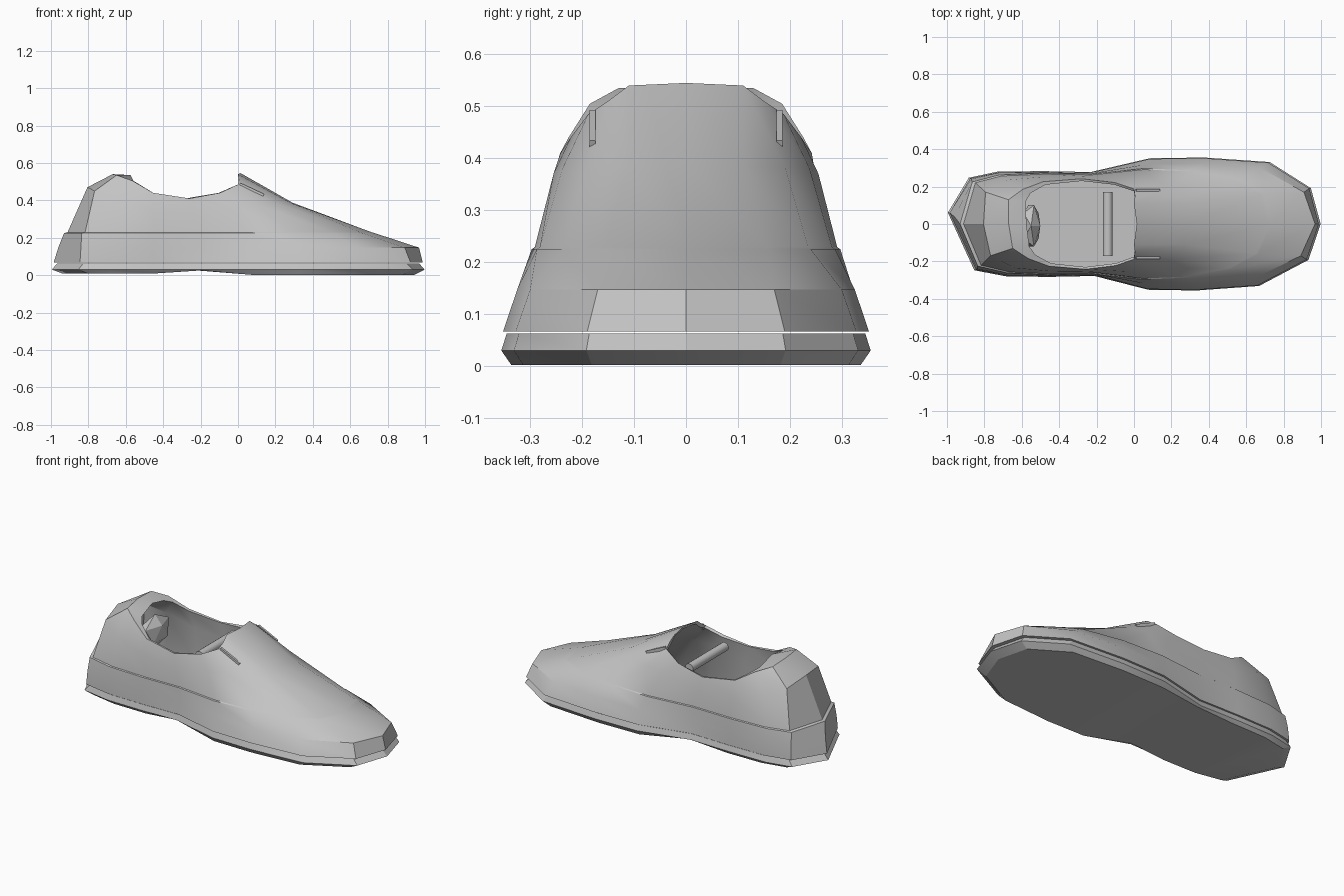
import bpy
import bmesh
from math import radians

default_cube = bpy.data.objects.get("Cube")
if default_cube:
    bpy.data.objects.remove(default_cube, do_unlink=True)

grey = bpy.data.materials.new("plain grey")
grey.use_nodes = True
grey_colour = (0.55, 0.55, 0.55, 1)
grey.diffuse_color = grey_colour
grey.node_tree.nodes["Principled BSDF"].inputs["Base Color"].default_value = grey_colour


def finish(obj, name, smooth_angle=25):
    """Name an object, give it the material and shade it."""
    obj.name = name
    obj.data.name = name
    obj.data.materials.clear()
    obj.data.materials.append(grey)
    bpy.ops.object.select_all(action="DESELECT")
    bpy.context.view_layer.objects.active = obj
    obj.select_set(True)
    bpy.ops.object.shade_smooth_by_angle(angle=radians(smooth_angle))
    return obj


def level(outline, z):
    """Lift a flat half outline to one height."""
    return [(x, y, z) for x, y in outline]


def scaled(row, factor, lift=0.0):
    """Copy a row slightly larger or smaller in plan."""
    return [(x * factor, y * factor, z + lift) for x, y, z in row]


def full_ring(half):
    """Mirror a heel-to-toe half row and skew its middle for one foot."""
    mirrored = [(x, -y, z) for x, y, z in reversed(half[1:-1])]
    return [(x * (1 + 0.16 * y * (1 - x ** 4)), y, z) for x, y, z in half + mirrored]


def loft(name, half_rows):
    """Skin the rows and close both ends with strips across the foot."""
    bm = bmesh.new()
    rings = [[bm.verts.new(p) for p in full_ring(row)] for row in half_rows]
    count = len(rings[0])
    for lower, upper in zip(rings, rings[1:]):
        for i in range(count):
            j = (i + 1) % count
            bm.faces.new((lower[i], lower[j], upper[j], upper[i]))
    for ring in (rings[0], rings[-1]):
        for k in range(count // 2):
            corners = (k, k + 1, count - k - 1, (count - k) % count)
            bm.faces.new([ring[i] for i in dict.fromkeys(corners)])
    bmesh.ops.recalc_face_normals(bm, faces=bm.faces)
    mesh = bpy.data.meshes.new(name)
    bm.to_mesh(mesh)
    bm.free()
    obj = bpy.data.objects.new(name, mesh)
    bpy.context.collection.objects.link(obj)
    return finish(obj, name)


# Half rows run from the heel centre along the left side to the toe centre
base = [(-0.985, 0.06), (-0.86, 0.245), (-0.7, 0.277), (-0.47, 0.28), (-0.22, 0.275),
        (0.08, 0.348), (0.35, 0.352), (0.69, 0.328), (0.93, 0.19), (0.988, 0)]
bumper = [(-0.96, 0.04), (-0.855, 0.24), (-0.7, 0.274), (-0.47, 0.278), (-0.22, 0.27),
          (0.08, 0.322), (0.35, 0.325), (0.65, 0.3), (0.9, 0.17), (0.968, 0)]
band = [(-0.93, 0), (-0.85, 0.225), (-0.7, 0.262), (-0.47, 0.272), (-0.22, 0.268),
        (0.05, 0.297), (0.3, 0.287), (0.54, 0.24), (0.68, 0.16), (0.73, 0)]
shoulder = [(-0.805, 0, 0.47), (-0.78, 0.17, 0.45), (-0.66, 0.235, 0.4),
            (-0.47, 0.252, 0.35), (-0.25, 0.255, 0.33), (-0.02, 0.255, 0.37),
            (0.1, 0.238, 0.38), (0.21, 0.19, 0.385), (0.29, 0.11, 0.385),
            (0.29, 0, 0.388)]
rim = [(-0.67, 0, 0.54), (-0.66, 0.13, 0.535), (-0.58, 0.185, 0.505),
       (-0.47, 0.226, 0.44), (-0.27, 0.242, 0.41), (-0.1, 0.222, 0.44),
       (0, 0.188, 0.485), (0.005, 0.15, 0.51), (0, 0.11, 0.54), (0.015, 0, 0.545)]
inner_rim = [(-0.575, 0, 0.535), (-0.57, 0.12, 0.505), (-0.54, 0.165, 0.485),
             (-0.46, 0.21, 0.435), (-0.27, 0.23, 0.41), (-0.1, 0.21, 0.43),
             (0, 0.175, 0.475), (0.005, 0.14, 0.49), (0.005, 0.1, 0.525),
             (0.02, 0, 0.53)]

# Upper with a small ledge above the band and a thin hollow shell
band_row = level(band, 0.225)
loft("shoe_upper", [
    level(base, 0.067),
    level(bumper, 0.147),
    band_row,
    scaled(band_row, 0.98, 0.004),
    shoulder,
    rim,
    inner_rim,
    scaled(shoulder, 0.93, -0.02),
    scaled(level(base, 0.08), 0.9),
])

# Sole with a raised arch
tread = [(x, y, 0.025 if -0.4 < x < 0 else 0.01 if x < 0 else 0.002) for x, y in base]
loft("sole", [
    scaled(tread, 0.955),
    scaled(level(base, 0.03), 1.01),
    scaled(level(base, 0.063), 0.98),
])

# Round bar across the opening
bpy.ops.mesh.primitive_cylinder_add(vertices=16, radius=0.026, depth=0.34,
                                    location=(-0.14, 0, 0.4),
                                    rotation=(radians(90), 0, 0))
finish(bpy.context.object, "cross_bar", 40)

# Faceted pad inside the heel
bpy.ops.mesh.primitive_ico_sphere_add(subdivisions=1, radius=1,
                                      location=(-0.55, -0.01, 0.38))
heel_pad = bpy.context.object
heel_pad.scale = (0.055, 0.13, 0.1)
finish(heel_pad, "heel_pad", 5)

# Thin collar flaps beside the tongue
for side, word in ((1, "left"), (-1, "right")):
    bpy.ops.mesh.primitive_cube_add(size=1, location=(0.07, side * 0.18, 0.45),
                                    rotation=(0, radians(25), 0))
    flap = bpy.context.object
    flap.scale = (0.14, 0.012, 0.03)
    finish(flap, word + "_collar_flap")
